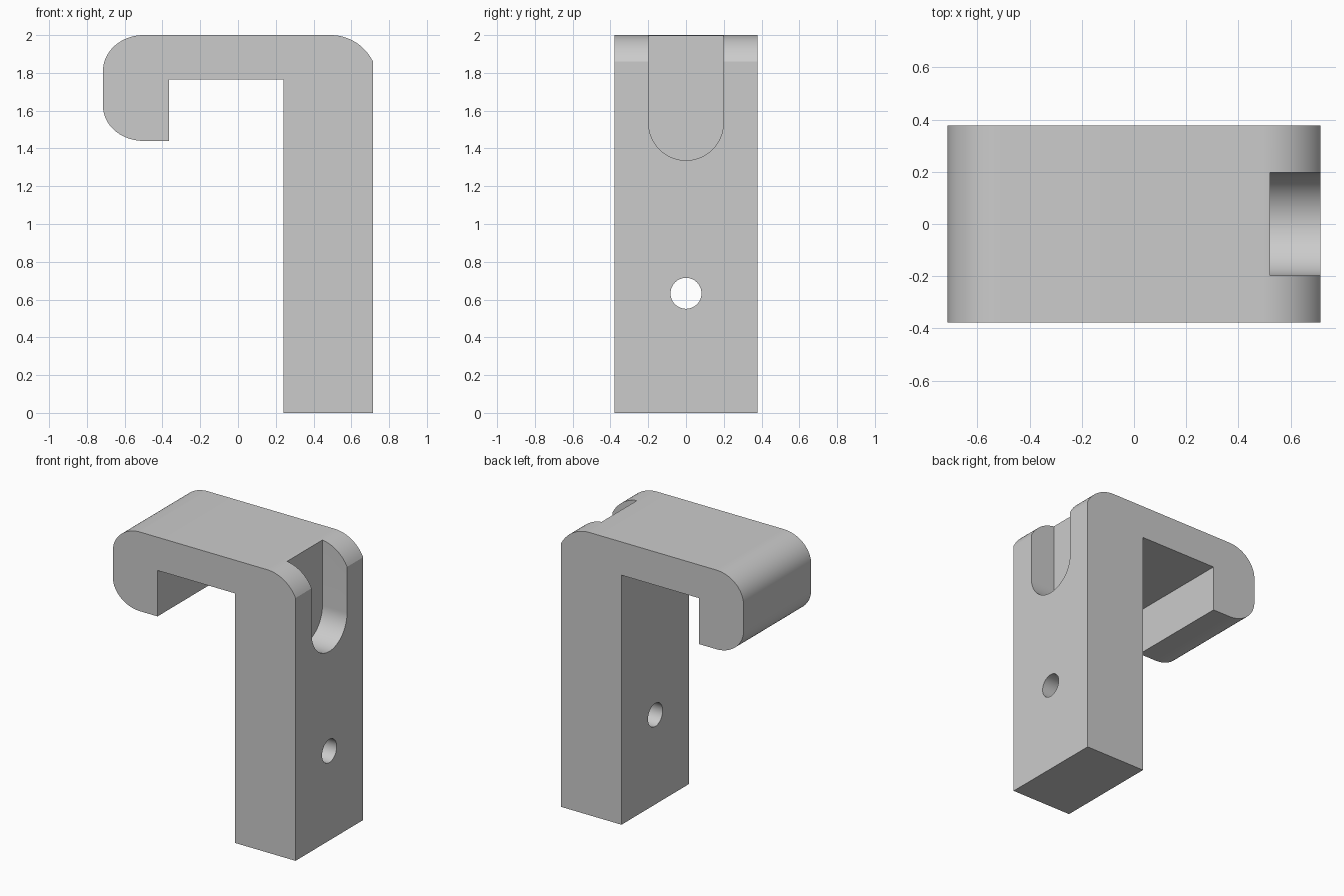
import bpy, bmesh
from math import sin, cos, pi, radians, asin

if "Cube" in bpy.data.objects:
    bpy.data.objects.remove(bpy.data.objects["Cube"])

grey = bpy.data.materials.new("light grey")
grey.use_nodes = True
grey.diffuse_color = (0.6, 0.6, 0.6, 1)
grey.node_tree.nodes["Principled BSDF"].inputs["Base Color"].default_value = (0.6, 0.6, 0.6, 1)


def arc(cx, cz, rx, rz, start, end, steps=20):
    """Points on an elliptical arc, angles in radians."""
    angles = [start + (end - start) * i / steps for i in range(steps + 1)]
    return [(cx + rx * cos(a), cz + rz * sin(a)) for a in angles]


def prism(name, outline, place, depth):
    """Extrude a closed 2D outline along the given depth vector."""
    bm = bmesh.new()
    face = bm.faces.new([bm.verts.new(place(u, v)) for u, v in outline])
    grown = bmesh.ops.extrude_face_region(bm, geom=[face])
    moved = [g for g in grown["geom"] if isinstance(g, bmesh.types.BMVert)]
    bmesh.ops.translate(bm, verts=moved, vec=depth)
    bmesh.ops.recalc_face_normals(bm, faces=bm.faces)
    mesh = bpy.data.meshes.new(name)
    bm.to_mesh(mesh)
    bm.free()
    obj = bpy.data.objects.new(name, mesh)
    bpy.context.collection.objects.link(obj)
    mesh.materials.append(grey)
    return obj


# Hook side profile: leg, rounded shoulder, top arm and rounded lip
W, H, D = 0.715, 2.0, 0.378
outline = [(0.24, 0), (W, 0)]
outline += arc(0.49, 1.75, 0.25, 0.25, pi / 2 - asin(0.9), pi / 2)
outline += arc(-0.5, 1.81, 0.215, 0.19, pi / 2, pi)
outline += arc(-0.5, 1.625, 0.215, 0.185, pi, 1.5 * pi)
outline += [(-0.365, 1.44), (-0.365, 1.765), (0.24, 1.765)]
hook = prism("hook_body", outline, lambda x, z: (x, -D, z), (0, 2 * D, 0))

# Round-bottomed slot cut into the outer face, open at the top
slot = [(-0.198, 2.2)] + arc(0, 1.535, 0.198, 0.198, pi, 2 * pi, 40) + [(0.198, 2.2)]
slot_cutter = prism("slot_cutter", slot, lambda y, z: (0.522, y, z), (0.5, 0, 0))

# Screw hole through the leg
hole = arc(0, 0.633, 0.082, 0.082, 0, 2 * pi, 48)[:-1]
hole_cutter = prism("hole_cutter", hole, lambda y, z: (0, y, z), (1, 0, 0))

for cutter in (slot_cutter, hole_cutter):
    cut = hook.modifiers.new(cutter.name, "BOOLEAN")
    cut.operation = "DIFFERENCE"
    cut.solver = "EXACT"
    cut.object = cutter
    cutter.hide_render = True

# Bake the cuts, drop the helpers and smooth only the curved surfaces
bpy.ops.object.select_all(action="DESELECT")
bpy.context.view_layer.objects.active = hook
hook.select_set(True)
for name in [m.name for m in hook.modifiers]:
    bpy.ops.object.modifier_apply(modifier=name)
for cutter in (slot_cutter, hole_cutter):
    bpy.data.objects.remove(cutter)
bpy.ops.object.shade_smooth_by_angle(angle=radians(20))
